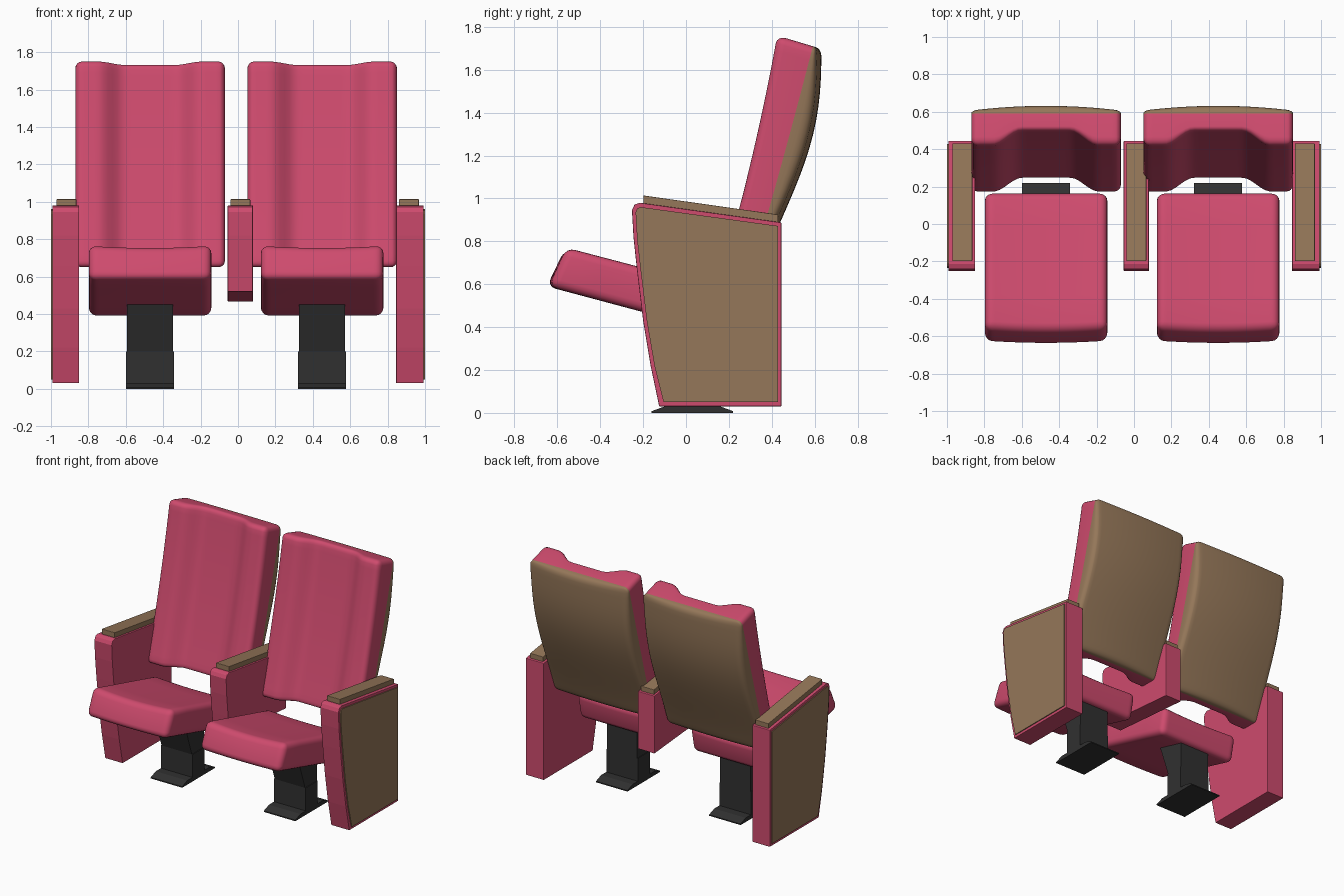
import bpy, bmesh, math
from mathutils import Vector

if "Cube" in bpy.data.objects:
    bpy.data.objects.remove(bpy.data.objects["Cube"])


def material(name, rgb):
    m = bpy.data.materials.new(name)
    m.diffuse_color = (*rgb, 1)
    m.use_nodes = True
    m.node_tree.nodes["Principled BSDF"].inputs["Base Color"].default_value = m.diffuse_color
    return m


PINK = material("pink fabric", (0.62, 0.07, 0.155))
WOOD = material("brown wood", (0.30, 0.185, 0.10))
BLACK = material("black metal", (0.03, 0.03, 0.03))


def finish(bm, name, mats, smooth):
    bmesh.ops.recalc_face_normals(bm, faces=bm.faces[:])
    for f in bm.faces:
        f.smooth = smooth
    me = bpy.data.meshes.new(name)
    bm.to_mesh(me)
    bm.free()
    for m in mats:
        me.materials.append(m)
    ob = bpy.data.objects.new(name, me)
    bpy.context.collection.objects.link(ob)
    return ob


def prism(name, pts, x0, x1, mat, bevel=0.0):
    """Extrude a (y, z) profile from x0 to x1."""
    bm = bmesh.new()
    face = bm.faces.new([bm.verts.new((x0, y, z)) for y, z in pts])
    ext = bmesh.ops.extrude_face_region(bm, geom=[face])
    moved = [v for v in ext["geom"] if isinstance(v, bmesh.types.BMVert)]
    bmesh.ops.translate(bm, verts=moved, vec=(x1 - x0, 0, 0))
    ob = finish(bm, name, [mat], False)
    if bevel:
        mod = ob.modifiers.new("soft edges", "BEVEL")
        mod.width, mod.segments = bevel, 2
    return ob


def cushion(name, size, radius, cuts, shape, mats, split=None):
    """Rounded box, sliced into a grid, then reshaped by shape(u, v, w)."""
    bm = bmesh.new()
    bmesh.ops.create_cube(bm, size=1)
    bmesh.ops.scale(bm, vec=size, verts=bm.verts[:])
    bmesh.ops.bevel(bm, geom=bm.edges[:], offset=radius, segments=4,
                    profile=0.5, affect="EDGES")
    planes = [(axis, size[axis] * (i / n - 0.5))
              for axis, n in enumerate(cuts) for i in range(1, n)]
    if split is not None:
        planes.append((1, size[1] * (split - 0.5)))
    for axis, pos in planes:
        no = Vector((0, 0, 0))
        no[axis] = 1
        bmesh.ops.bisect_plane(bm, geom=bm.verts[:] + bm.edges[:] + bm.faces[:],
                               plane_co=no * pos, plane_no=no)
    if split is not None:
        for f in bm.faces:
            f.material_index = int(f.calc_center_median().y / size[1] + 0.5 > split)
    for v in bm.verts:
        v.co = shape(*[v.co[i] / size[i] + 0.5 for i in range(3)])
    return finish(bm, name, mats, True)


SPLIT = 0.7


def back_shape(cx):
    def shape(u, v, s):
        dx, t = (u - 0.5) * 0.8, s * 1.11
        side = 0.165 + 0.29 * t - 0.05 * t * t          # front at the side wings
        k = min(max((0.28 - abs(dx)) / 0.15, 0), 1)
        front = side + 0.075 * k * k * (3 - 2 * k)      # hollow in the middle
        rear = 0.30 + 0.285 * t - 0.02 * t * t          # seam to the wooden shell
        if v <= SPLIT:
            y = front + (rear - front) * v / SPLIT
        else:
            bulge = 0.015 + 0.065 * math.sin(math.pi * min(max(s, 0), 1) ** 1.3)
            bulge += 0.025 * (1 - (2 * u - 1) ** 2)
            y = rear + bulge * (v - SPLIT) / (1 - SPLIT)
        return Vector((cx + dx, y, 0.65 + t - 0.3 * (y - side) * s))
    return shape


def seat_shape(cx):
    fb, ft = Vector((0, -0.637, 0.59)), Vector((0, -0.555, 0.773))
    bb, bt = Vector((0, 0.13, 0.382)), Vector((0, 0.17, 0.582))

    def shape(u, v, w):
        p = fb.lerp(bb, v).lerp(ft.lerp(bt, v), w)
        dip = 0.012 * (1 - (2 * u - 1) ** 2)
        return p + Vector((cx + (u - 0.5) * 0.655, -dip * (1 - v), -dip * w))
    return shape


# Two seats
for side, cx in (("left", -0.47), ("right", 0.45)):
    cushion(side + "_backrest", (0.8, 0.2, 1.11), 0.035, (32, 1, 16),
            back_shape(cx), [PINK, WOOD], SPLIT)
    cushion(side + "_seat", (0.655, 0.78, 0.19), 0.04, (12, 4, 1),
            seat_shape(cx), [PINK])
    # Pedestal: flared foot, post and bracket under the seat
    prism(side + "_foot", [(-0.16, 0), (0.22, 0), (0.22, 0.008), (0.16, 0.03),
                           (-0.10, 0.03), (-0.16, 0.008)], cx - 0.128, cx + 0.128, BLACK)
    prism(side + "_post", [(-0.04, 0.02), (0.10, 0.02), (0.10, 0.198), (-0.04, 0.198)],
          cx - 0.128, cx + 0.128, BLACK)
    prism(side + "_bracket", [(-0.04, 0.198), (0.10, 0.198), (0.10, 0.41), (-0.13, 0.462)],
          cx - 0.123, cx + 0.123, BLACK)

# Armrest profiles (y, z)
top = [(0.445, 0.888), (-0.215, 0.980), (-0.240, 0.972), (-0.252, 0.945)]
full = [(-0.125, 0.03), (0.445, 0.03)] + top + [
    (-0.245, 0.82), (-0.228, 0.66), (-0.200, 0.43), (-0.165, 0.22)]
short = [(-0.212, 0.52), (0.445, 0.465)] + top + [(-0.245, 0.82), (-0.228, 0.66)]
panel = [(-0.105, 0.05), (0.428, 0.05), (0.428, 0.872), (-0.212, 0.960),
         (-0.228, 0.952), (-0.235, 0.935), (-0.228, 0.81), (-0.211, 0.66),
         (-0.183, 0.43), (-0.147, 0.22)]
cap = [(-0.198, 0.972), (0.430, 0.885), (0.430, 0.925), (-0.198, 1.014)]

# Armrests with wooden caps
for name, x0, x1, prof in (("left", -0.993, -0.85, full),
                           ("middle", -0.055, 0.08, short),
                           ("right", 0.845, 0.993, full)):
    prism(name + "_armrest", prof, x0, x1, PINK, 0.004)
    mid = (x0 + x1) / 2 - (0.005 if name == "right" else -0.004 if name == "left" else 0)
    prism(name + "_arm_cap", cap, mid - 0.053, mid + 0.053, WOOD, 0.003)

# Wooden panels on the outer sides
for name, s in (("left", -1), ("right", 1)):
    prism(name + "_side_panel", panel, s * 0.991, s * 1.0, WOOD)
